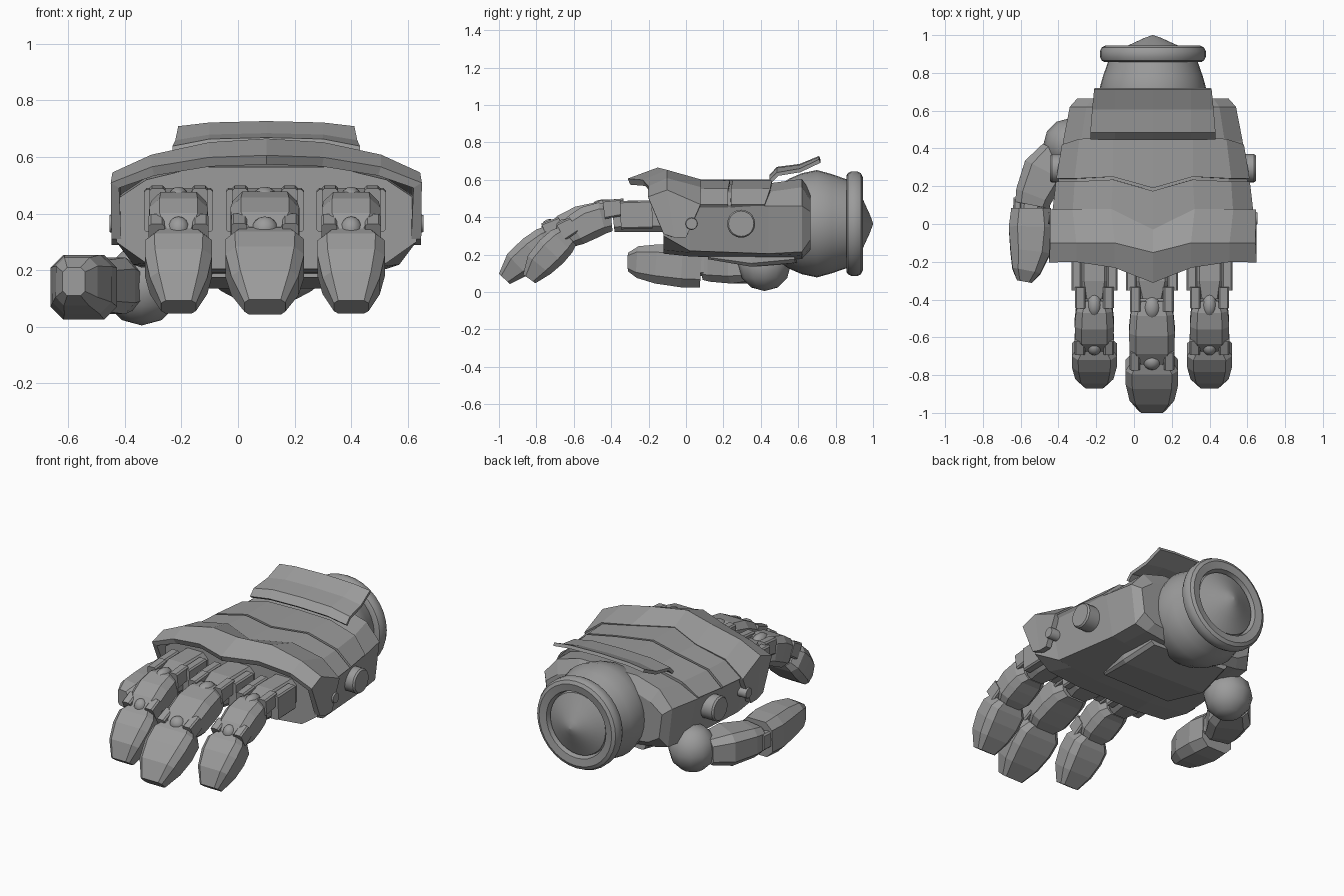
import bpy, bmesh, math
from mathutils import Vector

if "Cube" in bpy.data.objects:
    bpy.data.objects.remove(bpy.data.objects["Cube"])

CX = 0.1  # hand axis
grey = bpy.data.materials.new("plain grey")
grey.use_nodes = True
grey.diffuse_color = (0.33, 0.33, 0.33, 1)
grey.node_tree.nodes["Principled BSDF"].inputs["Base Color"].default_value = (0.33, 0.33, 0.33, 1)


def make(name, verts, faces, smooth=None, closed=True):
    me = bpy.data.meshes.new(name)
    me.from_pydata([tuple(v) for v in verts], [], faces)
    bm = bmesh.new()
    bm.from_mesh(me)
    if closed:
        bmesh.ops.recalc_face_normals(bm, faces=bm.faces)
    bm.to_mesh(me)
    bm.free()
    me.materials.append(grey)
    ob = bpy.data.objects.new(name, me)
    bpy.context.scene.collection.objects.link(ob)
    if smooth:
        bpy.ops.object.select_all(action='DESELECT')
        ob.select_set(True)
        bpy.context.view_layer.objects.active = ob
        bpy.ops.object.shade_smooth_by_angle(angle=math.radians(smooth))
    return ob


def loft(name, rings, smooth=None):
    n = len(rings[0])
    faces = [(a * n + i, a * n + (i + 1) % n, (a + 1) * n + (i + 1) % n, (a + 1) * n + i)
             for a in range(len(rings) - 1) for i in range(n)]
    faces += [tuple(range(n)), tuple(range((len(rings) - 1) * n, len(rings) * n))]
    return make(name, [p for r in rings for p in r], faces, smooth)


def segment(name, stations, chamfer=0.4):
    """Chamfered bar along a path of (x, y, z, half width, half height)."""
    pts = [Vector(s[:3]) for s in stations]
    rings = []
    for i, s in enumerate(stations):
        t = (pts[min(i + 1, len(pts) - 1)] - pts[max(i - 1, 0)]).normalized()
        side = t.cross(Vector((0, 0, 1))).normalized()
        up = side.cross(t)
        w, h = s[3], s[4]
        c = chamfer * min(w, h)
        prof = [(w, h - c), (w - c, h), (c - w, h), (-w, h - c),
                (-w, c - h), (c - w, -h), (w - c, -h), (w, c - h)]
        rings.append([pts[i] + side * a + up * b for a, b in prof])
    return loft(name, rings)


def lathe(name, profile, centre, axis, n=32, smooth=35):
    """Rings of (distance along axis, radius) around the x or y axis."""
    rings = []
    for d, r in profile:
        ring = []
        for i in range(n):
            a = 2 * math.pi * i / n
            u, v = r * math.cos(a), r * math.sin(a)
            off = Vector((u, d, v)) if axis == 'y' else Vector((d, u, v))
            ring.append(Vector(centre) + off)
        rings.append(ring)
    return loft(name, rings, smooth)


def ball(name, centre, radii, n=16):
    bm = bmesh.new()
    bmesh.ops.create_uvsphere(bm, u_segments=n, v_segments=n // 2, radius=1)
    verts = [Vector((v.co.x * radii[0], v.co.y * radii[1], v.co.z * radii[2])) + Vector(centre)
             for v in bm.verts]
    faces = [tuple(v.index for v in f.verts) for f in bm.faces]
    bm.free()
    return make(name, verts, faces, 60)


def plate(name, rows, thick):
    """Mirrored sheet; each row lists (half offset, y, z) from the centre out."""
    full = [[(CX - u, y, z) for u, y, z in reversed(r[1:])] + [(CX + u, y, z) for u, y, z in r]
            for r in rows]
    n = len(full[0])
    faces = [(a * n + i, a * n + i + 1, (a + 1) * n + i + 1, (a + 1) * n + i)
             for a in range(len(full) - 1) for i in range(n - 1)]
    ob = make(name, [p for r in full for p in r], faces, closed=False)
    m = ob.modifiers.new("thickness", 'SOLIDIFY')
    m.thickness, m.offset = thick, 0
    return ob


# palm body: y, half width, top, shoulder, lower half width, lower edge, base
rings = []
for y, w, top, edge, wl, low, base in [(-0.12, 0.53, 0.57, 0.45, 0.53, 0.3, 0.205),
                                       (0.02, 0.525, 0.58, 0.46, 0.47, 0.22, 0.19),
                                       (0.44, 0.475, 0.585, 0.46, 0.425, 0.205, 0.175),
                                       (0.62, 0.44, 0.61, 0.46, 0.41, 0.215, 0.175),
                                       (0.665, 0.4, 0.54, 0.43, 0.38, 0.28, 0.215)]:
    half = [(0.45 * w, top - 0.005), (0.8 * w, top - 0.05), (w, edge), (wl, low),
            (0.8 * wl, base + 0.02), (0.4 * wl, base)]
    rings.append([(CX + u, y, z) for u, z in half] + [(CX - u, y, z) for u, z in reversed(half)])
loft("palm_body", rings)
segment("palm_heel", [(CX - 0.02, 0.12, 0.2, 0.24, 0.025), (CX - 0.02, 0.36, 0.18, 0.29, 0.045),
                      (CX, 0.6, 0.205, 0.26, 0.05)])

# back-of-hand armour
plate("rear_hand_plate", [
    [(0, 0.19, 0.592), (0.21, 0.25, 0.587), (0.41, 0.24, 0.543), (0.505, 0.24, 0.46)],
    [(0, 0.46, 0.592), (0.21, 0.46, 0.587), (0.385, 0.45, 0.543), (0.475, 0.42, 0.46)]], 0.02)
plate("middle_hand_plate", [
    [(0, -0.04, 0.592), (0.22, 0.07, 0.587), (0.42, 0.07, 0.543), (0.525, 0.07, 0.46)],
    [(0, 0.175, 0.592), (0.21, 0.235, 0.587), (0.41, 0.225, 0.543), (0.507, 0.225, 0.46)]], 0.02)
plate("knuckle_guard", [
    [(0, -0.035, 0.59), (0.22, 0.075, 0.585), (0.42, 0.075, 0.545), (0.53, 0.075, 0.46), (0.53, 0.0, 0.29)],
    [(0, -0.15, 0.648), (0.2, -0.1, 0.635), (0.4, -0.1, 0.592), (0.53, -0.1, 0.535), (0.53, -0.06, 0.29)],
    [(0, -0.305, 0.59), (0.2, -0.225, 0.583), (0.4, -0.195, 0.55), (0.535, -0.2, 0.5), (0.53, -0.12, 0.31)]], 0.035)
plate("wrist_guard", [
    [(0, 0.455, 0.62), (0.2, 0.455, 0.615), (0.33, 0.455, 0.595)],
    [(0, 0.49, 0.66), (0.2, 0.49, 0.655), (0.33, 0.49, 0.63)],
    [(0, 0.61, 0.675), (0.2, 0.61, 0.67), (0.32, 0.61, 0.65)],
    [(0, 0.715, 0.718), (0.2, 0.715, 0.713), (0.31, 0.715, 0.7)]], 0.02)

# wrist, collar and end cap
WR = (CX, 0, 0.365)
lathe("wrist", [(0.45, 0.17), (0.55, 0.24), (0.62, 0.27), (0.7, 0.287), (0.78, 0.265), (0.88, 0.23)], WR, 'y')
lathe("wrist_collar", [(0.88, 0.19), (0.857, 0.2), (0.857, 0.255), (0.865, 0.27), (0.885, 0.28), (0.915, 0.28),
                       (0.935, 0.27), (0.945, 0.25), (0.938, 0.205), (0.9, 0.195)], WR, 'y')
lathe("wrist_cap", [(0.88, 0.2), (0.92, 0.19), (0.955, 0.11), (0.985, 0.045), (1.0, 0.002)], WR, 'y')

# side bolts
for s, label in [(1, "left"), (-1, "right")]:
    for part, y, r, reach in [("large", 0.295, 0.075, 0.545), ("small", 0.03, 0.033, 0.555)]:
        ends = [(s * 0.4, r), (s * (reach - 0.01), r), (s * reach, r * 0.9)]
        lathe(label + "_" + part + "_bolt", ends, (CX, y, 0.365), 'x', 20)


def finger(label, x, wide, k):
    """Three-part finger; k stretches the outer joints forward."""
    f = lambda y: -0.38 + (y + 0.38) * k
    bar = lambda part, pts: segment(label + "_" + part, [(x, y, z, w * wide, h) for y, z, w, h in pts])
    bar("base", [(-0.08, 0.405, 0.1, 0.085), (-0.3, 0.405, 0.1, 0.085), (-0.39, 0.395, 0.075, 0.075)])
    bar("middle", [(f(-0.4), 0.4, 0.085, 0.075), (f(-0.45), 0.395, 0.11, 0.085), (f(-0.52), 0.37, 0.118, 0.092),
                   (f(-0.59), 0.33, 0.115, 0.085), (f(-0.64), 0.295, 0.08, 0.065)])
    bar("tip", [(f(-0.63), 0.3, 0.1, 0.065), (f(-0.665), 0.27, 0.135, 0.082), (f(-0.72), 0.215, 0.135, 0.088),
                (f(-0.785), 0.145, 0.115, 0.078), (f(-0.838), 0.07, 0.07, 0.04)])
    ball(label + "_knuckle_pin", (x, f(-0.43), 0.45), (0.045 * wide, 0.065, 0.045))
    ball(label + "_tip_pin", (x, f(-0.65), 0.345), (0.045 * wide, 0.045, 0.045))
    for s in (-1, 1):
        ear = lambda part, pts: segment(label + part, [(x + s * u * wide, y, z, w, h) for u, y, z, w, h in pts], 0.3)
        ear("_base_ear", [(0.107, -0.18, 0.415, 0.028, 0.075), (0.107, -0.35, 0.41, 0.028, 0.075)])
        ear("_hinge_ear", [(0.085, -0.33, 0.455, 0.028, 0.045), (0.085, f(-0.44), 0.44, 0.028, 0.05)])
        ear("_tip_ear", [(0.088, f(-0.6), 0.36, 0.028, 0.045), (0.088, f(-0.67), 0.32, 0.028, 0.05)])


finger("right_finger", -0.21, 0.88, 1.0)
finger("middle_finger", 0.095, 1.03, 1.29)
finger("left_finger", 0.4, 0.88, 1.0)

# thumb
ball("thumb_root", (-0.34, 0.42, 0.145), (0.14, 0.14, 0.14), 12)
segment("thumb_middle", [(-0.41, 0.38, 0.14, 0.085, 0.08), (-0.47, 0.28, 0.145, 0.12, 0.1),
                         (-0.53, 0.15, 0.145, 0.1, 0.09), (-0.54, 0.1, 0.145, 0.09, 0.08)])
segment("thumb_hinge", [(-0.54, 0.16, 0.145, 0.06, 0.06), (-0.55, 0.04, 0.145, 0.06, 0.06)])
for s in (-1, 1):
    segment("thumb_hinge_ear", [(-0.54 + s * 0.075, 0.14, 0.145, 0.022, 0.05), (-0.545 + s * 0.075, 0.05, 0.145, 0.022, 0.05)])
segment("thumb_tip", [(-0.545, 0.08, 0.135, 0.105, 0.11), (-0.545, -0.02, 0.14, 0.118, 0.115),
                      (-0.55, -0.15, 0.15, 0.105, 0.105), (-0.57, -0.25, 0.16, 0.075, 0.085), (-0.58, -0.305, 0.16, 0.04, 0.05)])
